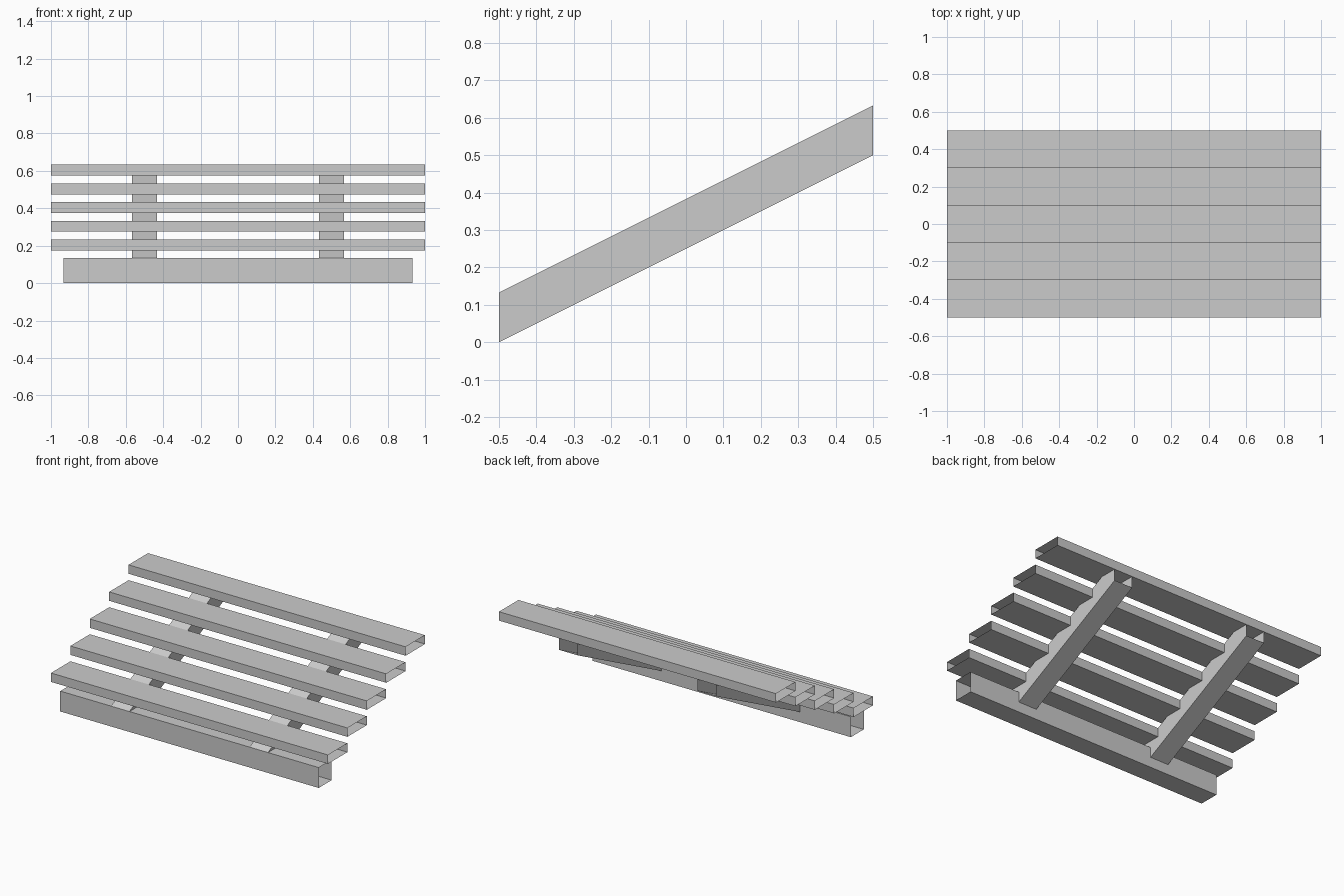
import bpy
import bmesh
from mathutils import Vector

cube = bpy.data.objects.get("Cube")
if cube:
    bpy.data.objects.remove(cube, do_unlink=True)

# Single plain grey finish
grey = bpy.data.materials.new("light_grey")
grey.use_nodes = True
colour = (0.6, 0.6, 0.6, 1.0)
grey.diffuse_color = colour
grey.node_tree.nodes["Principled BSDF"].inputs["Base Color"].default_value = colour


def open_tube(name, outline, span):
    """Sweep a closed outline along span, leaving both ends open."""
    bm = bmesh.new()
    start = [bm.verts.new(p) for p in outline]
    end = [bm.verts.new(Vector(p) + Vector(span)) for p in outline]
    for i in range(len(outline)):
        j = (i + 1) % len(outline)
        bm.faces.new((start[i], start[j], end[j], end[i]))
    bmesh.ops.recalc_face_normals(bm, faces=bm.faces[:])
    mesh = bpy.data.meshes.new(name)
    bm.to_mesh(mesh)
    bm.free()
    mesh.materials.append(grey)
    obj = bpy.data.objects.new(name, mesh)
    bpy.context.collection.objects.link(obj)
    return obj


def cross_board(name, half_width, y0, y1, z0, z1):
    """Hollow board running along x."""
    x = -half_width
    outline = [(x, y0, z0), (x, y1, z0), (x, y1, z1), (x, y0, z1)]
    return open_tube(name, outline, (2 * half_width, 0, 0))


BEAM = 0.133   # beam thickness
RUN = 0.2      # tread depth
RISE = 0.1     # step height

# Base beam at the foot of the flight
cross_board("base_beam", 0.933, -0.5, -0.5 + BEAM, 0, BEAM)

# Five treads climbing towards the back
for i in range(5):
    y = -0.5 + i * RUN
    z = 0.175 + i * RISE
    cross_board(f"tread_{i + 1}", 1.0, y, y + RUN, z, z + 0.058)

# Two sloping stringers, upright-cut at both ends
for side, x in (("right", -0.5), ("left", 0.5)):
    a, b = x - BEAM / 2, x + BEAM / 2
    outline = [(a, -0.5, 0), (b, -0.5, 0), (b, -0.5, BEAM), (a, -0.5, BEAM)]
    open_tube(f"{side}_stringer", outline, (0, 1.0, 0.5))
